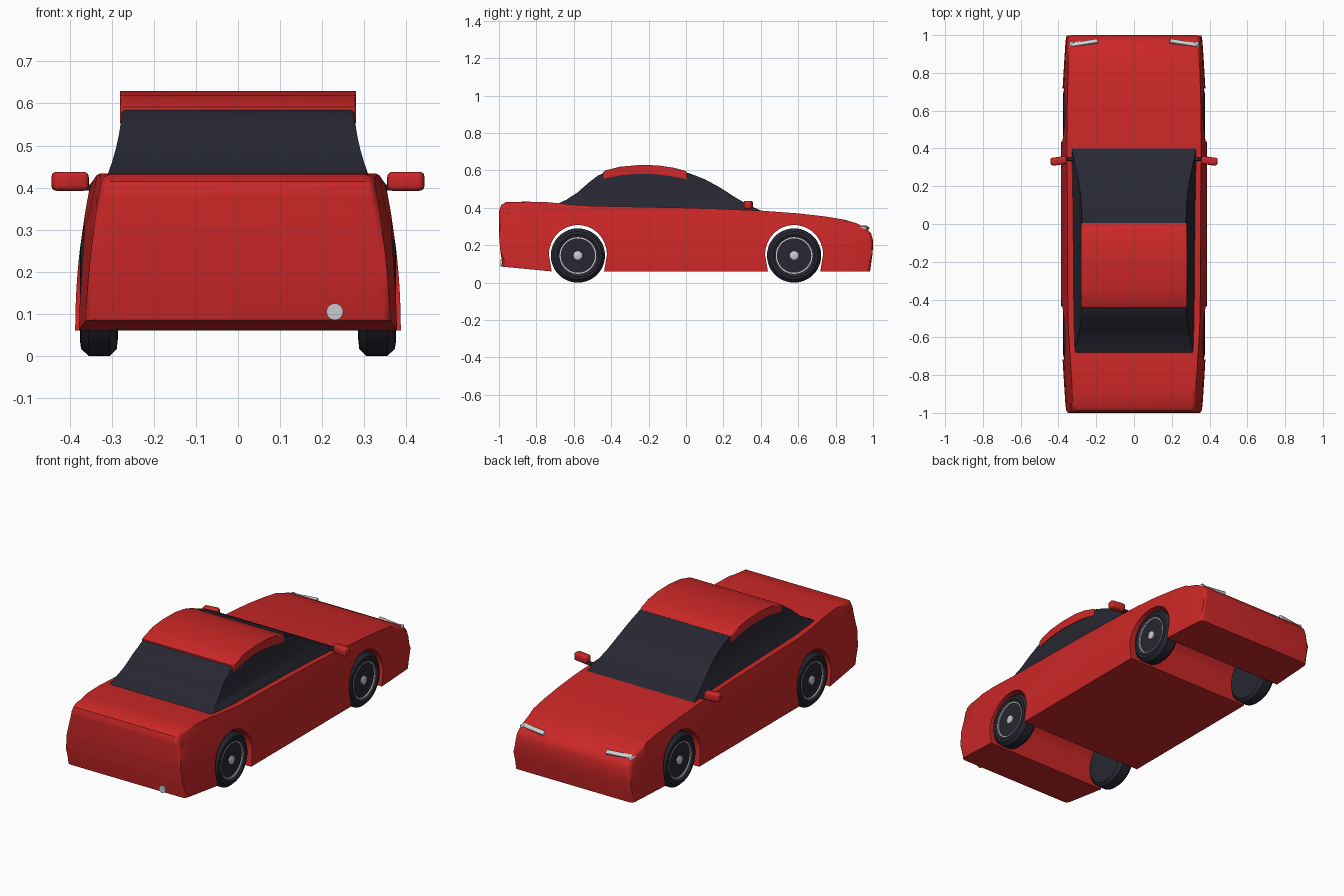
import bpy, bmesh
from math import radians, sin, cos, pi
from mathutils import Matrix, Vector

old = bpy.data.objects.get("Cube")
if old:
    bpy.data.objects.remove(old, do_unlink=True)


def material(name, colour, rough):
    m = bpy.data.materials.new(name)
    m.use_nodes = True
    m.diffuse_color = (*colour, 1)
    shader = m.node_tree.nodes["Principled BSDF"]
    shader.inputs["Base Color"].default_value = (*colour, 1)
    shader.inputs["Roughness"].default_value = rough
    return m


RED = material("red_paint", (0.6, 0.02, 0.02), 0.4)
DARK = material("dark_tint", (0.02, 0.02, 0.032), 0.5)
SILVER = material("silver", (0.6, 0.6, 0.62), 0.4)


def finish(name, bm, mat):
    """Turn a bmesh into a smooth object with sharp creases."""
    bmesh.ops.recalc_face_normals(bm, faces=bm.faces[:])
    mesh = bpy.data.meshes.new(name)
    bm.to_mesh(mesh)
    bm.free()
    mesh.materials.append(mat)
    mesh.shade_smooth()
    mesh.set_sharp_from_angle(angle=radians(35))
    ob = bpy.data.objects.new(name, mesh)
    bpy.context.collection.objects.link(ob)
    return ob


def prism(name, crown, base, half, bevel, mat, width=None, ycuts=(), zcuts=()):
    """Extrude a side profile across x, round the crown rim, then taper it."""
    bm = bmesh.new()
    outline = crown + base
    n = len(outline)
    sides = [[bm.verts.new((x, y, z)) for y, z in outline] for x in (-half, half)]
    for loop in sides:
        bm.faces.new(loop)
    for i in range(n):
        j = (i + 1) % n
        bm.faces.new((sides[0][i], sides[0][j], sides[1][j], sides[1][i]))
    rim = [bm.edges.get((s[i], s[i + 1])) for s in sides for i in range(len(crown) - 1)]
    bmesh.ops.bevel(bm, geom=rim, offset=bevel, segments=4, profile=0.5,
                    affect='EDGES', clamp_overlap=False)
    planes = [((0, y, 0), (0, 1, 0)) for y in ycuts] + [((0, 0, z), (0, 0, 1)) for z in zcuts]
    for co, no in planes:
        bmesh.ops.bisect_plane(bm, geom=bm.verts[:] + bm.edges[:] + bm.faces[:],
                               dist=1e-5, plane_co=co, plane_no=no)
    if width:
        for v in bm.verts:
            v.co.x *= width(v.co.y, v.co.z) / half
    return finish(name, bm, mat)


def lathe(name, profile, centre, side, mat):
    """Spin (x, radius) points around an axle along x."""
    bm = bmesh.new()
    verts = [bm.verts.new((side * x, 0, r)) for x, r in profile]
    edges = [bm.edges.new(p) for p in zip(verts, verts[1:])]
    bmesh.ops.spin(bm, geom=verts + edges, cent=(0, 0, 0), axis=(1, 0, 0),
                   angle=2 * pi, steps=48, use_merge=False)
    bmesh.ops.remove_doubles(bm, verts=bm.verts[:], dist=1e-5)
    bmesh.ops.translate(bm, vec=centre, verts=bm.verts[:])
    return finish(name, bm, mat)


def box(name, centre, size, mat, side=1, turn=0, tilt=0, bevel=0.004):
    """Rounded block, mirrored to the given side."""
    bm = bmesh.new()
    place = (Matrix.Translation(Vector((centre[0] * side, centre[1], centre[2])))
             @ Matrix.Rotation(radians(turn * side), 4, 'Z')
             @ Matrix.Rotation(radians(tilt), 4, 'X')
             @ Matrix.Diagonal((*size, 1)))
    bmesh.ops.create_cube(bm, size=1, matrix=place)
    bmesh.ops.bevel(bm, geom=bm.edges[:], offset=bevel, segments=3, profile=0.5,
                    affect='EDGES', clamp_overlap=True)
    return finish(name, bm, mat)


AXLE = 0.578
FLOOR = 0.06


# Body shell with wheel tunnels running right across
def arch(centre):
    curve = [(centre + 0.155 * cos(a), 0.15 + 0.158 * sin(a))
             for a in (pi * i / 24 for i in range(25))]
    return [(centre + 0.14, FLOOR)] + curve + [(centre - 0.14, FLOOR)]


def body_width(y, z):
    ends = max(0, abs(y) - 0.45) / 0.55
    return 0.387 - 0.3 * (z - FLOOR) ** 2 - 0.027 * ends ** 1.5


crown = [(-0.98, 0.085), (-0.993, 0.17), (-1, 0.26), (-0.999, 0.385), (-0.988, 0.415),
         (-0.962, 0.431), (-0.85, 0.433), (-0.74, 0.43), (-0.62, 0.418), (-0.5, 0.41),
         (-0.25, 0.405), (0, 0.4), (0.2, 0.394), (0.4, 0.385), (0.6, 0.37), (0.75, 0.353),
         (0.84, 0.338), (0.91, 0.318), (0.96, 0.293), (0.99, 0.262), (1, 0.225),
         (0.998, 0.16), (0.984, FLOOR)]
prism("body", crown, arch(AXLE) + arch(-AXLE), 0.387, 0.022, RED, body_width,
      (-0.88, -0.75, -0.4, 0.4, 0.75, 0.88), (0.11, 0.19, 0.25, 0.34, 0.38))


# Glass cabin
def cabin_width(y, z):
    return 0.274 + max(0, 0.62 - z) ** 2


glass = [(-0.71, 0.39), (-0.69, 0.42), (-0.64, 0.443), (-0.58, 0.482), (-0.52, 0.535),
         (-0.47, 0.573), (-0.42, 0.594), (-0.34, 0.612), (-0.25, 0.62), (-0.15, 0.618),
         (-0.06, 0.604), (0.02, 0.584), (0.1, 0.553), (0.18, 0.51), (0.26, 0.458),
         (0.33, 0.418), (0.4, 0.385), (0.43, 0.365)]
prism("cabin_glass", glass, [(0.4, 0.35), (-0.68, 0.35)], 0.3, 0.008, DARK, cabin_width,
      (), (0.4, 0.43, 0.46, 0.49, 0.52, 0.56))

# Curved roof panel
roof = [(-0.445, 0.555), (-0.443, 0.592), (-0.425, 0.602), (-0.35, 0.62), (-0.25, 0.629),
        (-0.15, 0.627), (-0.07, 0.615), (-0.005, 0.598), (0.006, 0.588), (0.006, 0.552)]
roof_under = [(-0.07, 0.568), (-0.16, 0.579), (-0.25, 0.582), (-0.35, 0.574)]
prism("roof", roof, roof_under, 0.28, 0.008, RED)

# Wheels with a thin bright ring and hub
tyre = [(0.362, 0), (0.362, 0.092), (0.368, 0.1), (0.375, 0.113), (0.373, 0.128),
        (0.355, 0.145), (0.305, 0.145), (0.288, 0.128), (0.285, 0.1), (0.285, 0)]
ring = [(0.36, 0.092), (0.369, 0.092), (0.369, 0.098), (0.36, 0.098)]
hub = [(0.36, 0.023), (0.37, 0.023), (0.372, 0.02), (0.372, 0)]
for side in (-1, 1):
    label = "left" if side > 0 else "right"
    for end, y in (("nose", AXLE), ("tail", -AXLE)):
        for part, shape, mat in (("tyre", tyre, DARK), ("rim_ring", ring, SILVER),
                                 ("hub", hub, SILVER)):
            lathe(f"{label}_{end}_{part}", shape, (0, y, 0.145), side, mat)

    # Door mirrors on dark stalks
    box(label + "_mirror", (0.399, 0.334, 0.415), (0.087, 0.042, 0.045), RED, side, -8, 0, 0.012)
    box(label + "_mirror_stalk", (0.345, 0.345, 0.4), (0.05, 0.022, 0.014), DARK, side)

    # Slim lamps wrapping the corners
    box(label + "_headlight", (0.262, 0.957, 0.292), (0.145, 0.024, 0.018), SILVER, side, -9, -32)
    box(label + "_headlight_corner", (0.333, 0.943, 0.285), (0.022, 0.046, 0.026), SILVER, side, 6)
    box(label + "_tail_light", (0.326, -0.962, 0.36), (0.02, 0.028, 0.036), RED, side)

# Exhaust tip
bm = bmesh.new()
bmesh.ops.create_cone(bm, cap_ends=True, segments=16, radius1=0.02, radius2=0.02, depth=0.04,
                      matrix=Matrix.Translation((0.23, -0.972, 0.105)) @ Matrix.Rotation(pi / 2, 4, 'X'))
finish("exhaust_tip", bm, SILVER)
